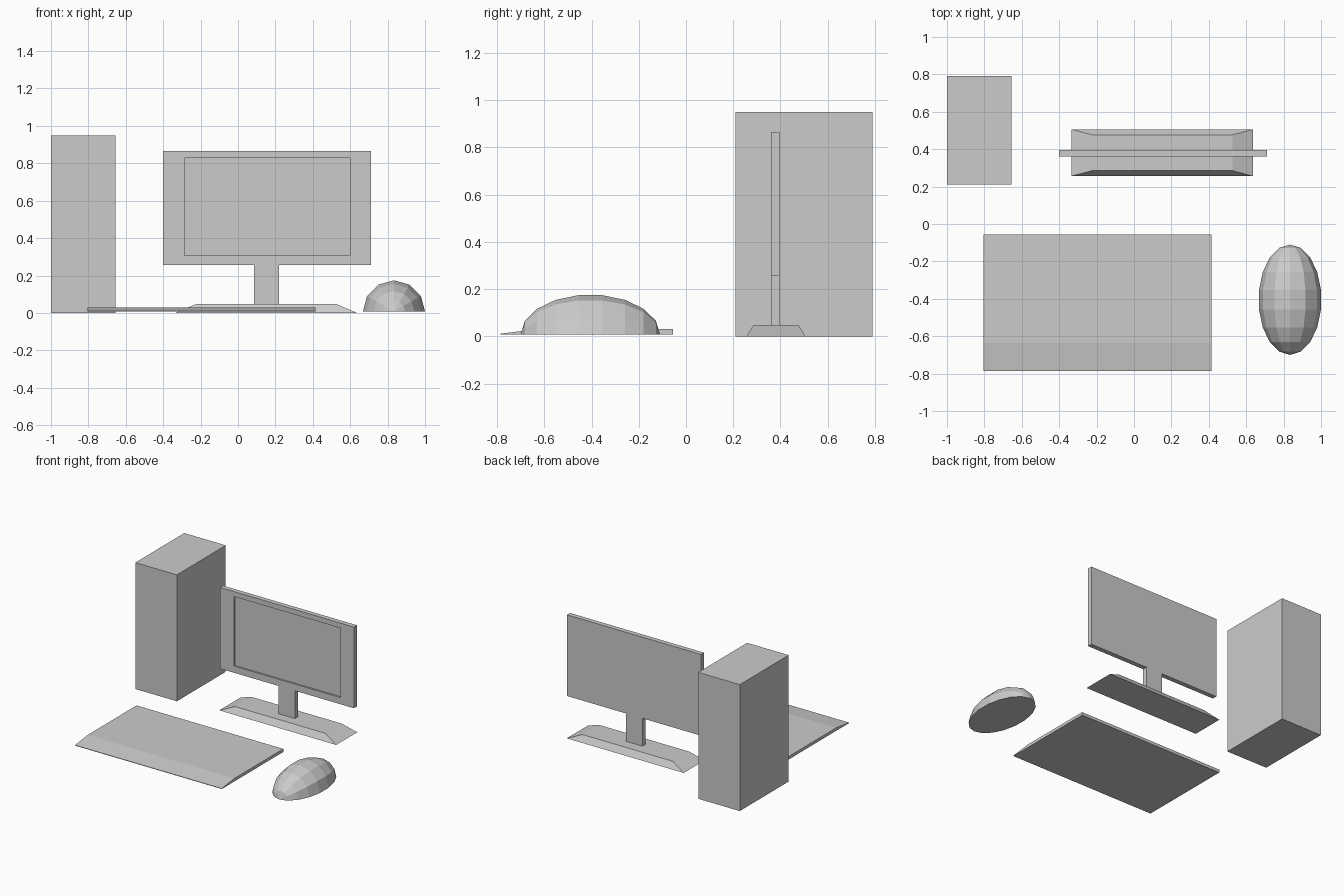
import bpy
import bmesh
from math import radians, cos
from mathutils import Matrix, Vector

if "Cube" in bpy.data.objects:
    bpy.data.objects.remove(bpy.data.objects["Cube"])


def finish(bm, name):
    bmesh.ops.recalc_face_normals(bm, faces=bm.faces)
    mesh = bpy.data.meshes.new(name)
    bm.to_mesh(mesh)
    bm.free()
    obj = bpy.data.objects.new(name, mesh)
    bpy.context.collection.objects.link(obj)
    return obj


def box_bm(x, y, z, taper=(0, 0)):
    """Box from axis ranges; taper pulls the top edges inward."""
    bm = bmesh.new()
    bmesh.ops.create_cube(bm, size=1)
    for v in bm.verts:
        sx, sy, top = v.co.x * 2, v.co.y * 2, v.co.z > 0
        v.co = (x[sx > 0] - sx * taper[0] * top,
                y[sy > 0] - sy * taper[1] * top,
                z[top])
    return bm


# Computer tower
finish(box_bm((-1.0, -0.655), (0.21, 0.79), (0, 0.95)), "tower")

# Monitor stand: tapered foot and flat neck
finish(box_bm((-0.335, 0.637), (0.256, 0.506), (0, 0.047), (0.11, 0.029)), "monitor_foot")
finish(box_bm((0.085, 0.22), (0.36, 0.396), (0.045, 0.258)), "monitor_neck")

# Monitor panel with a recessed screen
bm = box_bm((-0.40, 0.711), (0.36, 0.396), (0.256, 0.866))
bm.normal_update()
screen = min(bm.faces, key=lambda f: f.normal.y)
bmesh.ops.inset_individual(bm, faces=[screen], thickness=0.03)
mid = screen.calc_center_median()
for v in screen.verts:
    v.co.x = 0.60 if v.co.x > mid.x else -0.287
    v.co.z = 0.828 if v.co.z > mid.z else 0.306
wall = bmesh.ops.extrude_discrete_faces(bm, faces=[screen])["faces"][0]
bmesh.ops.translate(bm, verts=wall.verts, vec=(0, 0.013, 0))
finish(bm, "monitor_panel")

# Keyboard: side profile (y, z) with sloped front, extruded across x
bm = bmesh.new()
profile = [(-0.785, 0.007), (-0.055, 0.007), (-0.055, 0.03), (-0.635, 0.03), (-0.785, 0.011)]
side = bm.faces.new([bm.verts.new((-0.805, y, z)) for y, z in profile])
ext = bmesh.ops.extrude_face_region(bm, geom=[side], use_keep_orig=True)["geom"]
bmesh.ops.translate(bm, verts=[g for g in ext if isinstance(g, bmesh.types.BMVert)],
                    vec=(1.22, 0, 0))
finish(bm, "keyboard")

# Mouse: upper half of a low-poly ellipsoid with its poles along y
bm = bmesh.new()
bmesh.ops.create_uvsphere(bm, u_segments=12, v_segments=9, radius=1)
bmesh.ops.rotate(bm, verts=bm.verts, matrix=Matrix.Rotation(radians(90), 3, 'X'))
wide = 1 / cos(radians(10))
bmesh.ops.scale(bm, verts=bm.verts, vec=Vector((0.166 * wide, 0.295, 0.166 * wide)))
bmesh.ops.bisect_plane(bm, geom=bm.verts[:] + bm.edges[:] + bm.faces[:], dist=1e-4,
                       plane_co=(0, 0, 0), plane_no=(0, 0, 1), clear_inner=True)
bmesh.ops.contextual_create(bm, geom=[e for e in bm.edges if e.is_boundary])
bmesh.ops.translate(bm, verts=bm.verts, vec=(0.834, -0.405, 0.008))
finish(bm, "mouse")
